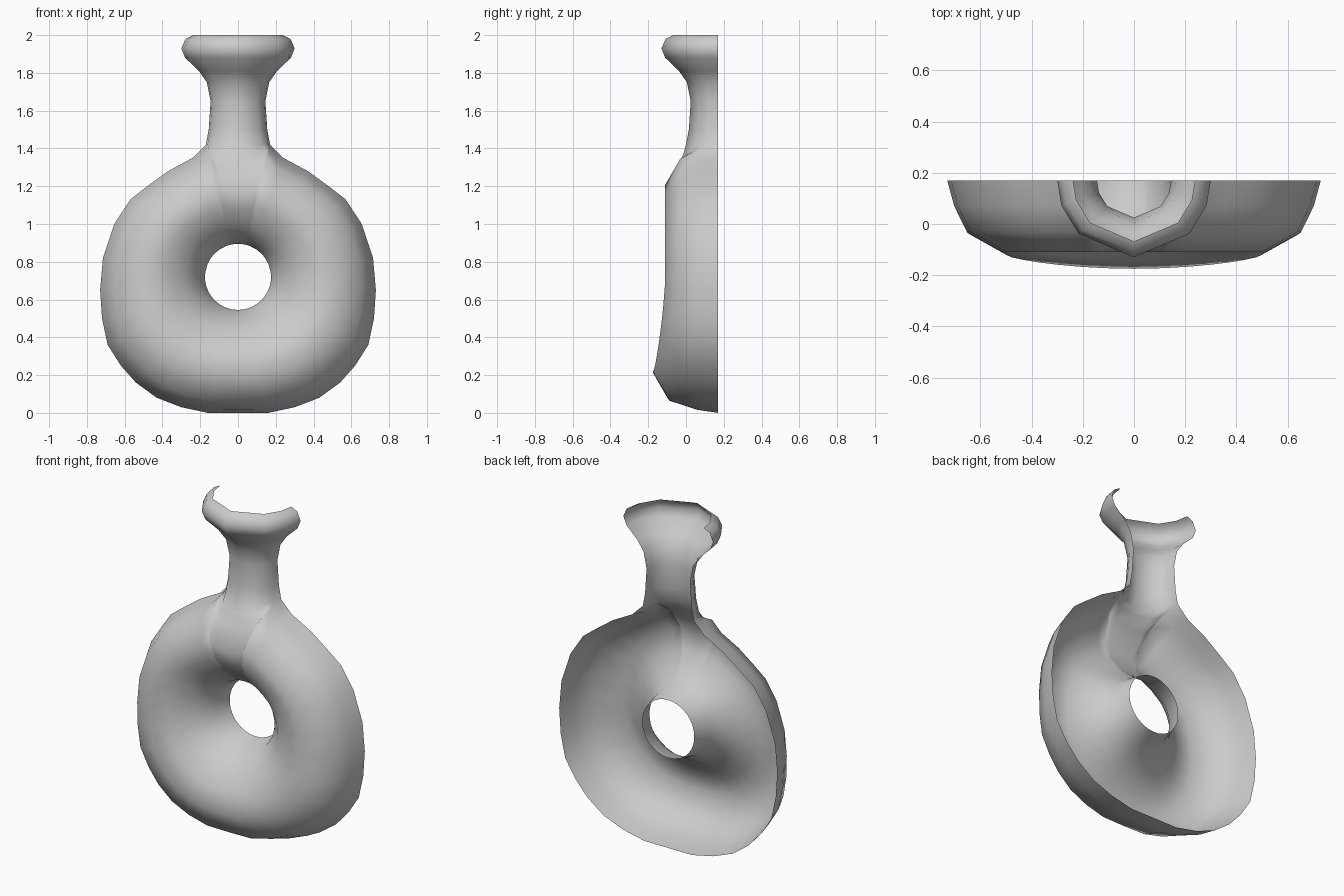
import bpy, bmesh, math

if "Cube" in bpy.data.objects:
    bpy.data.objects.remove(bpy.data.objects["Cube"])

BACK = 0.17          # open rear plane of the half shell
HOLE_Z, HOLE_R = 0.72, 0.175
NECK_ANGLES = [0, 19, 44, 90, 136, 161, 180]

# right half of the body outline (x, z), from the foot up to the neck
OUTLINE = [(0.16, 0.0), (0.3, 0.03), (0.43, 0.08), (0.54, 0.16), (0.62, 0.25),
           (0.69, 0.36), (0.72, 0.5), (0.73, 0.65), (0.715, 0.82), (0.655, 1.0),
           (0.57, 1.13), (0.48, 1.2), (0.37, 1.28), (0.24, 1.35)]
# cross-sections (fraction from hole to rim, y)
BOTTOM = [(0.05, 0.06), (0.2, -0.06), (0.4, -0.14), (0.61, -0.175), (0.88, -0.09), (0.97, 0.06)]
SIDE = [(0.05, 0.06), (0.2, -0.03), (0.4, -0.095), (0.6, -0.11), (0.86, -0.03), (0.95, 0.07)]
TOP = [(0.05, 0.06), (0.2, -0.03), (0.35, -0.08), (0.5, -0.11), (0.75, -0.05), (0.9, -0.015)]
# neck and lip profile (z, radius)
NECK = [(1.42, 0.17), (1.5, 0.155), (1.65, 0.145), (1.75, 0.165), (1.81, 0.207),
        (1.88, 0.28), (1.93, 0.3), (1.98, 0.278), (2.0, 0.238)]


def neck_ring(z, r):
    return [(r * math.cos(math.radians(a)), BACK - r * math.sin(math.radians(a)), z)
            for a in NECK_ANGLES]


def mix(a, b, w):
    return a + (b - a) * w


bm = bmesh.new()

# outer loop: foot, right side, neck base, left side; each with its neck weight
loop = [((0, BACK, 0), 0)] + [((x, BACK, z), 0) for x, z in OUTLINE]
neck_start = len(loop)
loop += [(p, math.sin(math.radians(a))) for p, a in zip(neck_ring(*NECK[0]), NECK_ANGLES)]
loop += [((-x, BACK, z), 0) for x, z in reversed(OUTLINE)]

# body: one spoke of vertices from the hole to every outer point
spokes = []
for (x, y, z), w_top in loop:
    ang = math.atan2(z - HOLE_Z, x)
    hx, hz = HOLE_R * math.cos(ang), HOLE_Z + HOLE_R * math.sin(ang)
    w_bot = max(0, -math.sin(ang)) ** 1.5
    pts = [(hx, BACK, hz)]
    for b, s, t in zip(BOTTOM, SIDE, TOP):
        f, d = [mix(mix(s[i], b[i], w_bot), t[i], w_top) for i in (0, 1)]
        pts.append((mix(hx, x, f), d, mix(hz, z, f)))
    pts.append((x, y, z))
    spokes.append([bm.verts.new(p) for p in pts])
for a, b in zip(spokes, spokes[1:] + spokes[:1]):
    for i in range(len(a) - 1):
        bm.faces.new((a[i], a[i + 1], b[i + 1], b[i]))

# neck and lip: half rings lofted up from the body
prev = [s[-1] for s in spokes[neck_start:neck_start + len(NECK_ANGLES)]]
for z, r in NECK[1:]:
    ring = [bm.verts.new(p) for p in neck_ring(z, r)]
    for i in range(len(ring) - 1):
        bm.faces.new((prev[i], ring[i], ring[i + 1], prev[i + 1]))
    prev = ring

bmesh.ops.recalc_face_normals(bm, faces=bm.faces)
bm.normal_update()
if sum(f.normal.y * f.calc_area() for f in bm.faces) > 0:
    bmesh.ops.reverse_faces(bm, faces=bm.faces)
for f in bm.faces:
    f.smooth = True

mesh = bpy.data.meshes.new("ring_vase_half")
bm.to_mesh(mesh)
bm.free()
bpy.context.collection.objects.link(bpy.data.objects.new("ring_vase_half", mesh))
